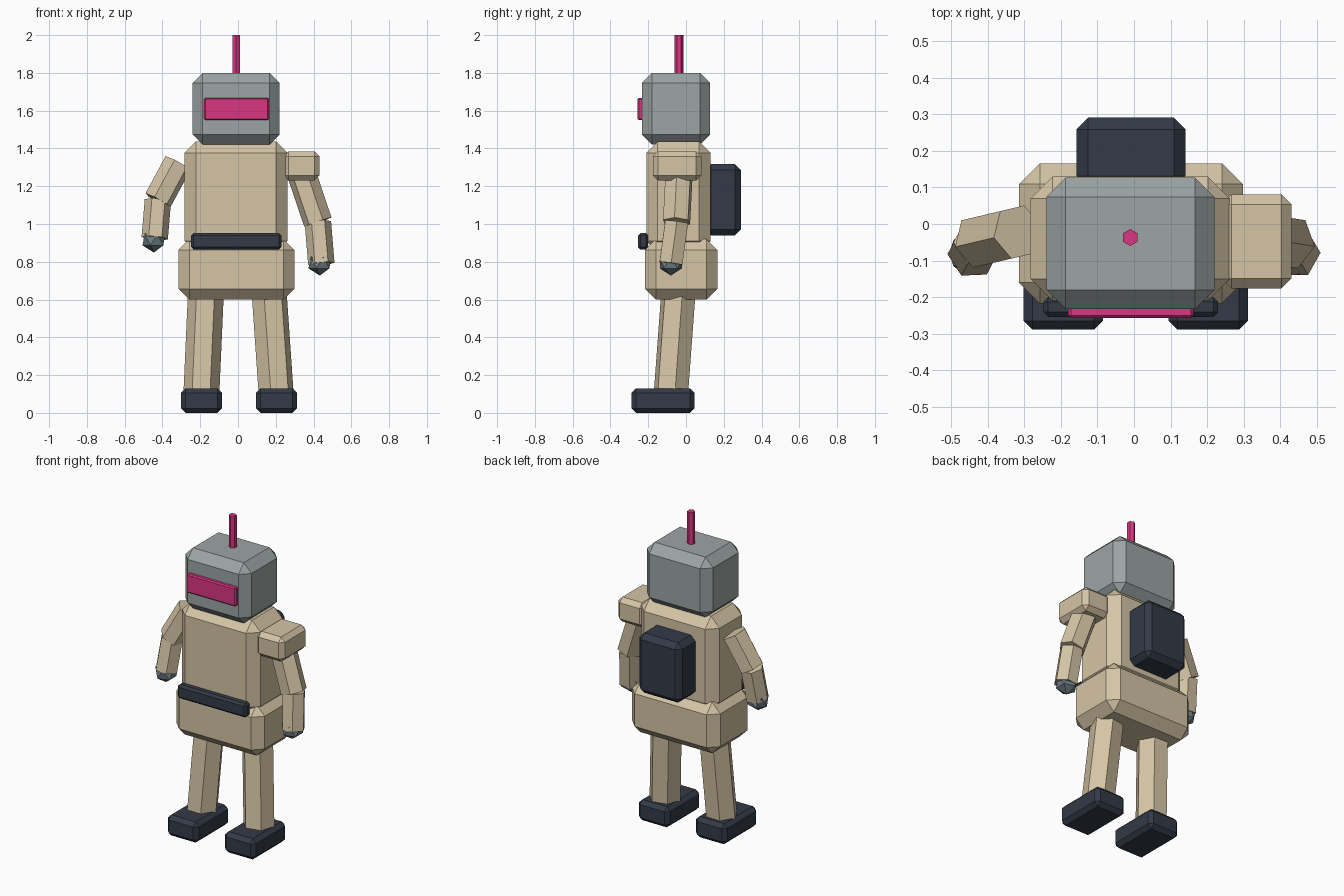
import bpy
import bmesh
from mathutils import Matrix, Vector

default_cube = bpy.data.objects.get("Cube")
if default_cube:
    bpy.data.objects.remove(default_cube, do_unlink=True)


def linear(c):
    c /= 255
    return c / 12.92 if c <= 0.04045 else ((c + 0.055) / 1.055) ** 2.4


def material(name, *rgb):
    mat = bpy.data.materials.new(name)
    mat.use_nodes = True
    color = [linear(c) for c in rgb] + [1]
    mat.diffuse_color = color
    mat.node_tree.nodes["Principled BSDF"].inputs["Base Color"].default_value = color
    return mat


tan = material("tan plating", 213, 197, 166)
grey = material("light grey", 156, 165, 164)
navy = material("dark navy", 51, 58, 71)
pink = material("hot pink", 217, 55, 130)
steel = material("steel grey", 110, 125, 133)


def finish(name, bm, mat):
    mesh = bpy.data.meshes.new(name)
    bm.to_mesh(mesh)
    bm.free()
    mesh.materials.append(mat)
    obj = bpy.data.objects.new(name, mesh)
    bpy.context.collection.objects.link(obj)
    return obj


def box(name, mat, xs, ys, zs, chamfer):
    """Chamfered box spanning the given ranges."""
    bm = bmesh.new()
    spans = (xs, ys, zs)
    size = [b - a for a, b in spans]
    centre = [(a + b) / 2 for a, b in spans]
    bmesh.ops.create_cube(bm, size=1,
                          matrix=Matrix.Translation(centre) @ Matrix.Diagonal((*size, 1)))
    bmesh.ops.bevel(bm, geom=bm.edges[:], offset=chamfer, segments=1,
                    profile=0.5, affect='EDGES', clamp_overlap=True)
    return finish(name, bm, mat)


def limb(name, mat, start, end, radius):
    """Six-sided prism between two points."""
    a, b = Vector(start), Vector(end)
    turn = (b - a).to_track_quat('Z', 'Y').to_matrix().to_4x4()
    bm = bmesh.new()
    bmesh.ops.create_cone(bm, cap_ends=True, segments=6, radius1=radius, radius2=radius,
                          depth=(b - a).length,
                          matrix=Matrix.Translation((a + b) / 2) @ turn)
    return finish(name, bm, mat)


def ball(name, mat, centre, radius):
    bm = bmesh.new()
    bmesh.ops.create_icosphere(bm, subdivisions=1, radius=radius,
                               matrix=Matrix.Translation(centre))
    return finish(name, bm, mat)


# Head, visor and antenna
box("head", grey, (-0.24, 0.22), (-0.233, 0.127), (1.42, 1.8), 0.053)
box("visor", pink, (-0.18, 0.163), (-0.257, -0.21), (1.55, 1.668), 0.007)
limb("antenna", pink, (-0.01, -0.037, 1.75), (-0.01, -0.037, 2.0), 0.023)

# Body
box("torso", tan, (-0.283, 0.262), (-0.21, 0.13), (0.85, 1.437), 0.06)
box("pelvis", tan, (-0.315, 0.298), (-0.217, 0.166), (0.6, 0.92), 0.057)
box("belt", navy, (-0.248, 0.23), (-0.254, -0.2), (0.865, 0.952), 0.013)
box("backpack", navy, (-0.158, 0.141), (0.1, 0.291), (0.94, 1.317), 0.032)
box("left_shoulder_pad", tan, (0.24, 0.431), (-0.176, 0.081), (1.23, 1.385), 0.027)

# Arms: shoulder, elbow, wrist, hand centre
arms = {
    "left": ((0.325, -0.035, 1.3), (0.423, -0.05, 1.01), (0.441, -0.08, 0.79),
             (0.434, -0.08, 0.795)),
    "right": ((-0.318, -0.022, 1.322), (-0.424, -0.047, 1.125), (-0.441, -0.08, 0.925),
              (-0.445, -0.08, 0.917)),
}
for side, (shoulder, elbow, wrist, hand) in arms.items():
    limb(side + "_upper_arm", tan, shoulder, elbow, 0.077)
    limb(side + "_forearm", tan, elbow, wrist, 0.07)
    ball(side + "_hand", steel, hand, 0.068)

# Legs and shoes
legs = {
    "left": ((0.162, -0.037, 0.68), (0.202, -0.08, 0.1), (0.095, 0.312)),
    "right": ((-0.168, -0.037, 0.68), (-0.194, -0.08, 0.1), (-0.302, -0.085)),
}
for side, (hip, ankle, shoe_x) in legs.items():
    limb(side + "_leg", tan, hip, ankle, 0.095)
    box(side + "_shoe", navy, shoe_x, (-0.289, 0.045), (0, 0.13), 0.024)
